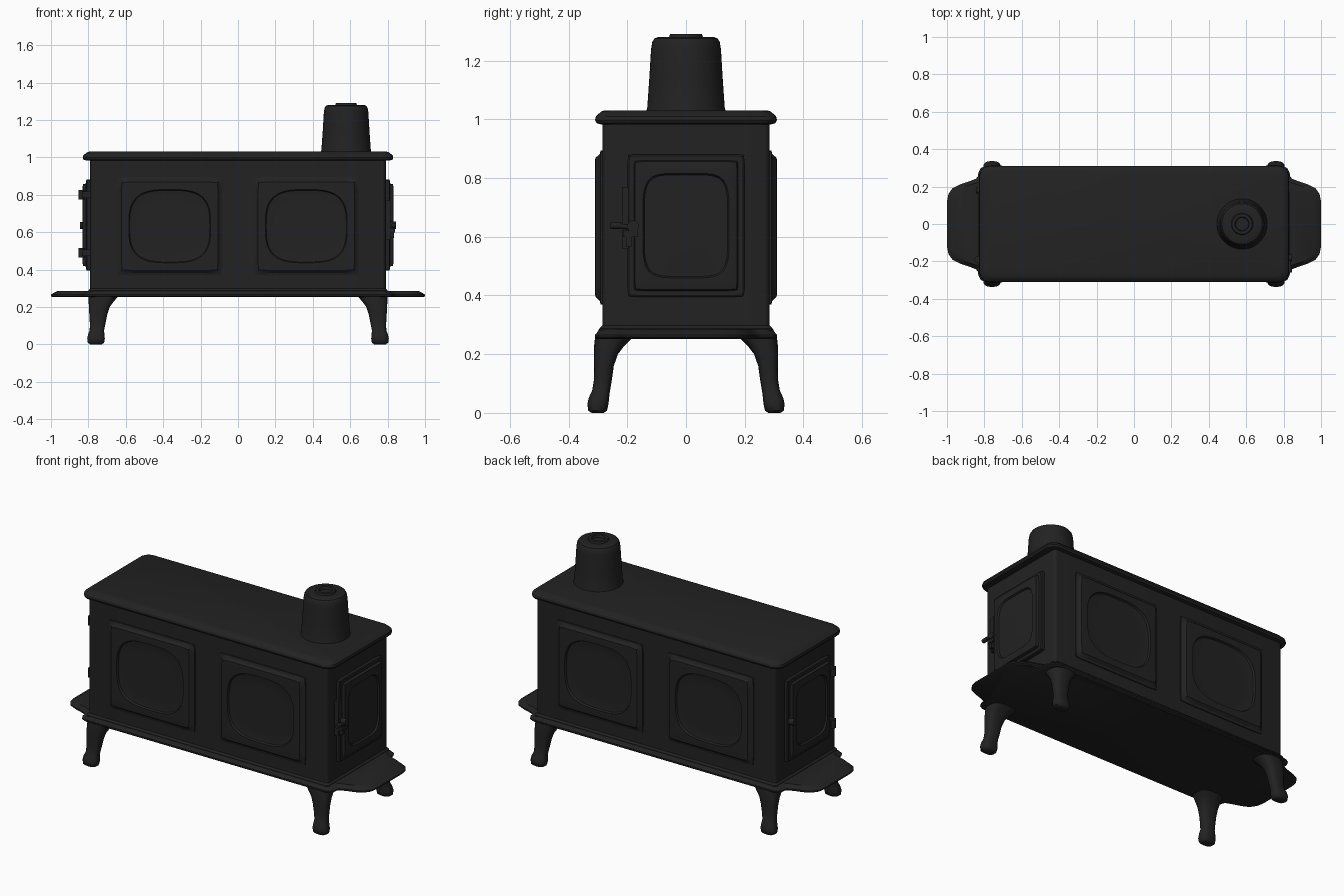
import bpy, bmesh, math
from mathutils import Vector

if "Cube" in bpy.data.objects:
    bpy.data.objects.remove(bpy.data.objects["Cube"])

iron = bpy.data.materials.new("cast iron black")
iron.diffuse_color = (0.016, 0.016, 0.016, 1)
iron.use_nodes = True
iron.node_tree.nodes["Principled BSDF"].inputs["Base Color"].default_value = iron.diffuse_color


def finish(obj, angle=32):
    obj.data.materials.append(iron)
    bpy.ops.object.select_all(action='DESELECT')
    obj.select_set(True)
    bpy.context.view_layer.objects.active = obj
    bpy.ops.object.shade_smooth_by_angle(angle=math.radians(angle))


def loft(name, rings, place=lambda p: p, angle=32):
    """Skin a stack of equal-length rings and cap both ends."""
    bm = bmesh.new()
    loops = [[bm.verts.new(place(Vector(p))) for p in r] for r in rings]
    n = len(loops[0])
    for a, b in zip(loops, loops[1:]):
        for i in range(n):
            j = (i + 1) % n
            bm.faces.new((a[i], a[j], b[j], b[i]))
    bm.faces.new(loops[0][::-1])
    bm.faces.new(loops[-1])
    bmesh.ops.recalc_face_normals(bm, faces=bm.faces)
    me = bpy.data.meshes.new(name)
    bm.to_mesh(me)
    bm.free()
    obj = bpy.data.objects.new(name, me)
    bpy.context.collection.objects.link(obj)
    finish(obj, angle)
    return obj


def squircle(hx, hy, power, z, cx=0, cy=0, n=64):
    """Superellipse ring: power 2 is an ellipse, a high power is a rectangle."""
    out = []
    for i in range(n):
        t = 2 * math.pi * i / n
        c, s = math.cos(t), math.sin(t)
        r = (abs(c) ** power + abs(s) ** power) ** (-1 / power)
        out.append((cx + hx * r * c, cy + hy * r * s, z))
    return out


def round_rect(hx, hy, r, z, seg=6):
    out = []
    for k, (sx, sy) in enumerate([(1, 1), (-1, 1), (-1, -1), (1, -1)]):
        for i in range(seg + 1):
            t = math.pi / 2 * (k + i / seg)
            out.append((sx * (hx - r) + r * math.cos(t),
                        sy * (hy - r) + r * math.sin(t), z))
    return out


def facing(origin, right, out):
    """Map panel coordinates (across, up, outward) to the world."""
    o, r, d = Vector(origin), Vector(right), Vector(out)
    return lambda p: o + r * p.x + Vector((0, 0, p.y)) + d * p.z


def rod(name, a, b, r):
    a, b = Vector(a), Vector(b)
    bpy.ops.mesh.primitive_cylinder_add(vertices=16, radius=r, depth=(b - a).length,
                                        location=(a + b) / 2)
    obj = bpy.context.object
    obj.name = name
    obj.rotation_euler = (b - a).to_track_quat('Z', 'Y').to_euler()
    finish(obj)


def block(name, loc, size):
    bpy.ops.mesh.primitive_cube_add(size=1, location=loc)
    obj = bpy.context.object
    obj.name = name
    obj.scale = size
    bpy.ops.object.transform_apply(location=False, rotation=False, scale=True)
    finish(obj)


# Firebox and overhanging top plate
loft("firebox", [round_rect(0.80, 0.295, 0.02, 0.275), round_rect(0.80, 0.295, 0.02, 0.288),
                 round_rect(0.79, 0.285, 0.02, 0.298), round_rect(0.79, 0.285, 0.02, 0.99)])
loft("top_plate", [round_rect(0.81, 0.29, 0.04, 0.983), round_rect(0.825, 0.305, 0.055, 0.987),
                   round_rect(0.83, 0.31, 0.06, 0.998), round_rect(0.827, 0.307, 0.06, 1.01),
                   round_rect(0.808, 0.29, 0.05, 1.026), round_rect(0.795, 0.28, 0.05, 1.03)])

# Base plate with a rounded ash shelf at each end
quarter = [(1.0, 0.06), (1.0, 0.12), (0.992, 0.16), (0.97, 0.192), (0.93, 0.212), (0.88, 0.228),
           (0.845, 0.242), (0.835, 0.255), (0.832, 0.275), (0.82, 0.298), (0.795, 0.31)]
outline = (quarter + [(-x, y) for x, y in quarter[::-1]]
           + [(-x, -y) for x, y in quarter] + [(x, -y) for x, y in quarter[::-1]])
loft("base_plate", [[(x * s, y * t, z) for x, y in outline] for s, t, z in
                    [(0.99, 0.98, 0.252), (1, 1, 0.258), (1, 1, 0.266),
                     (0.985, 0.975, 0.275), (0.965, 0.955, 0.286)]])

# Raised panels with oval centres, two on the front and two on the back
panel = [squircle(*r) for r in [
    (0.283, 0.262, 60, -0.005), (0.283, 0.262, 60, 0.006), (0.272, 0.25, 60, 0.009),
    (0.258, 0.236, 50, 0.024), (0.235, 0.213, 9, 0.025), (0.219, 0.196, 3.1, 0.025),
    (0.214, 0.191, 3.1, 0.014), (0.206, 0.184, 3.1, 0.012), (0.15, 0.13, 2.8, 0.013)]]
for side, sy in (("front", -1), ("back", 1)):
    for end, sx in (("left", -1), ("right", 1)):
        loft(f"{side}_{end}_panel", panel,
             facing((sx * 0.365, sy * 0.285, 0.632), (1, 0, 0), (0, sy, 0)))

# Loading doors on both ends
door = [squircle(*r) for r in [
    (0.2, 0.243, 60, -0.005), (0.2, 0.243, 60, 0.018), (0.195, 0.238, 60, 0.022),
    (0.178, 0.222, 60, 0.022), (0.174, 0.218, 60, 0.038), (0.165, 0.205, 30, 0.041),
    (0.147, 0.178, 5, 0.041), (0.142, 0.173, 5, 0.031), (0.136, 0.167, 5, 0.031),
    (0.09, 0.11, 4, 0.034)]]
for end, sx in (("left", -1), ("right", 1)):
    loft(f"{end}_door", door, facing((sx * 0.79, 0, 0.638), (0, 1, 0), (sx, 0, 0)))

# Door latch and handle on the right end
block("latch_plate", (0.80, -0.207, 0.665), (0.03, 0.022, 0.21))
block("latch_bar", (0.825, -0.19, 0.61), (0.03, 0.05, 0.022))
block("latch_catch", (0.82, -0.195, 0.59), (0.03, 0.02, 0.045))
rod("handle_knob", (0.832, -0.258, 0.638), (0.832, -0.222, 0.638), 0.012)
rod("handle_lever", (0.832, -0.23, 0.638), (0.832, -0.165, 0.628), 0.008)
rod("handle_pivot", (0.79, -0.18, 0.636), (0.845, -0.18, 0.636), 0.02)

# Hinges and latch stub on the left end
for name, z in (("lower", 0.49), ("upper", 0.80)):
    rod(f"{name}_hinge_pin", (-0.838, -0.19, z - 0.025), (-0.838, -0.19, z + 0.025), 0.016)
    block(f"{name}_hinge_leaf", (-0.81, -0.195, z), (0.05, 0.05, 0.035))
rod("left_latch_stub", (-0.79, 0.18, 0.636), (-0.845, 0.18, 0.636), 0.018)

# Curved legs: z, x range, y range at each section
leg = [(0.0, 0.728, 0.790, 0.28, 0.322), (0.008, 0.716, 0.803, 0.269, 0.333),
       (0.03, 0.712, 0.806, 0.264, 0.336), (0.052, 0.714, 0.802, 0.262, 0.331),
       (0.075, 0.716, 0.793, 0.259, 0.320), (0.11, 0.709, 0.792, 0.253, 0.314),
       (0.16, 0.699, 0.795, 0.246, 0.313), (0.20, 0.686, 0.797, 0.232, 0.313),
       (0.23, 0.664, 0.799, 0.209, 0.313), (0.256, 0.640, 0.800, 0.183, 0.310)]
for side, sy in (("front", -1), ("back", 1)):
    for end, sx in (("left", -1), ("right", 1)):
        loft(f"{side}_{end}_leg",
             [squircle((x1 - x0) / 2, (y1 - y0) / 2, 2.8, z,
                       sx * (x0 + x1) / 2, sy * (y0 + y1) / 2, 24)
              for z, x0, x1, y0, y1 in leg], angle=50)

# Tapered flue collar with a small ring on its cap
flue = [(0.136, 1.025), (0.132, 1.04), (0.125, 1.14), (0.119, 1.24), (0.115, 1.264),
        (0.108, 1.275), (0.096, 1.28), (0.058, 1.28), (0.054, 1.29), (0.038, 1.29),
        (0.034, 1.275)]
loft("flue_collar", [squircle(r, r, 2, z, 0.578, 0, 48) for r, z in flue])
